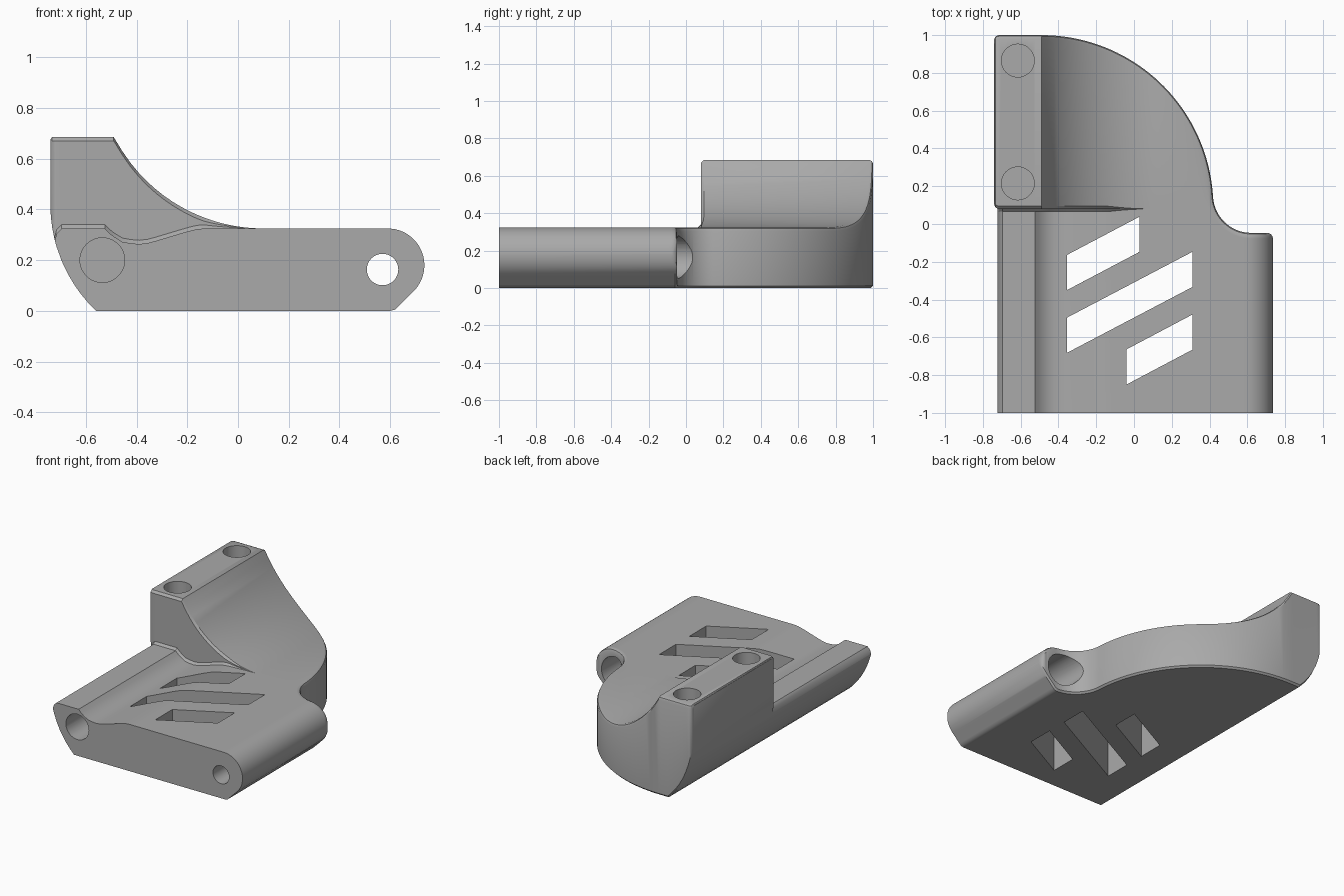
import bpy, bmesh
from math import sin, cos, radians, sqrt
from mathutils import Vector, Matrix

if "Cube" in bpy.data.objects:
    bpy.data.objects.remove(bpy.data.objects["Cube"], do_unlink=True)

grey = bpy.data.materials.new("plain grey")
grey.use_nodes = True
grey.diffuse_color = (0.4, 0.4, 0.4, 1)
for node in grey.node_tree.nodes:
    if node.type == "BSDF_PRINCIPLED":
        node.inputs["Base Color"].default_value = (0.4, 0.4, 0.4, 1)

DECK = 0.325          # height of the flat deck
STEP = 0.08           # where the raised block begins
LEFT = -0.7225        # left edge of the low front part
GROOVE = [(-0.722, 0.28), (-0.715, 0.305), (-0.695, DECK), (-0.525, DECK),
          (-0.5, 0.3), (-0.46, 0.273), (-0.4, 0.262), (-0.35, 0.268),
          (-0.2, 0.313), (-0.15, DECK)]


def arc_height(x, cx, r):
    return sqrt(max(0, r * r - (x - cx) ** 2))


def bottom(x):
    """Underside: curved left flank, flat base, chamfer and rounded nose."""
    if x < -0.56:
        return max(0, 0.42 - arc_height(x, -0.16, 0.58))
    if x > 0.6925:
        return 0.18 - arc_height(x, 0.59, 0.145)
    return max(0, x - 0.615)


def low_top(x):
    """Top of the front part, with its groove and rounded nose."""
    if x < LEFT:
        return bottom(x)
    if x > 0.59:
        return 0.18 + arc_height(x, 0.59, 0.145)
    for (x0, z0), (x1, z1) in zip(GROOVE, GROOVE[1:]):
        if x <= x1:
            t = max(0, (x - x0) / (x1 - x0))
            return max(bottom(x), z0 + (z1 - z0) * t)
    return DECK


def high_top(x):
    """Top of the rear part: flat block sweeping down to the deck."""
    if x > 0.1:
        return low_top(x)
    if x < -0.735:
        return 0.677
    return min(0.685, 0.985 - arc_height(x, 0.1, 0.66))


# Rear outline as (point, outward normal), from left to right
outline = []
for x in (-0.74, -0.738, -0.733, -0.7235, -0.722, -0.715, -0.695, -0.67,
          -0.645, -0.62, -0.59, -0.56, -0.525, -0.505):
    u = max(0, (-0.715 - x) / 0.025)
    outline.append((Vector((x, 1 - 0.025 * (1 - sqrt(max(0, 1 - u * u))))), Vector((0, 1))))
for i in range(41):
    a = radians(90 - (90 - 3.35) * i / 40)
    n = Vector((cos(a), sin(a)))
    outline.append((Vector((-0.49, 0.09)) + n * 0.91, n))
for i in range(1, 17):
    a = radians(183.35 + (270 - 183.35) * i / 16)
    n = Vector((-cos(a), -sin(a)))
    outline.append((Vector((0.62, 0.155)) - n * 0.2019, n))
for i in range(1, 15):
    x = 0.59 + 0.145 * sin(radians(12 + 76 * i / 14))
    u = max(0, (x - 0.705) / 0.03)
    y = -0.047 - 0.03 * (1 - sqrt(max(0, 1 - u * u)))
    outline.append((Vector((x, y)), Vector((0, 1))))


def section(p, n):
    """Closed lengthwise slice of the body at one outline point."""
    h = high_top(p.x) - bottom(p.x)
    r, b = min(0.02, h * 0.4), min(0.012, h * 0.3)
    rim = p - n * r
    mid = p - n * r * 0.3
    low = p - n * b
    x = rim.x
    zb, zl, zh = bottom(x), low_top(x), high_top(x)
    e = min(0.015, (zh - zl) / 3)
    ys = min(STEP + (1 - p.y if x < -0.5 else 0), rim.y - 0.01)
    y0 = -1 if x > LEFT else ys
    return [(x, y0, zb), (low.x, low.y, bottom(low.x)),
            (p.x, p.y, bottom(p.x) + b), (p.x, p.y, high_top(p.x) - r),
            (mid.x, mid.y, high_top(mid.x) - r * 0.3), (x, rim.y, zh),
            (x, ys + e, zh), (x, ys, zh - e), (x, ys, zl + e),
            (x, max(y0, ys - e), zl), (x, y0, zl)]


def finish(bm, name):
    bmesh.ops.recalc_face_normals(bm, faces=bm.faces)
    mesh = bpy.data.meshes.new(name)
    bm.to_mesh(mesh)
    bm.free()
    mesh.materials.append(grey)
    obj = bpy.data.objects.new(name, mesh)
    bpy.context.collection.objects.link(obj)
    return obj


# Body lofted through the slices
bm = bmesh.new()
rings = [[bm.verts.new(c) for c in section(p, n)] for p, n in outline]
for a, b in zip(rings, rings[1:]):
    for i in range(len(a)):
        j = (i + 1) % len(a)
        bm.faces.new((a[i], a[j], b[j], b[i]))
bm.faces.new(rings[0])
bm.faces.new(rings[-1])
bmesh.ops.remove_doubles(bm, verts=bm.verts, dist=0.00002)
body = finish(bm, "bracket_body")


def cylinder(name, start, end, radius):
    start, end = Vector(start), Vector(end)
    axis = end - start
    turn = axis.to_track_quat("Z", "Y").to_matrix().to_4x4()
    bm = bmesh.new()
    bmesh.ops.create_cone(bm, cap_ends=True, segments=48, radius1=radius, radius2=radius,
                          depth=axis.length,
                          matrix=Matrix.Translation((start + end) / 2) @ turn)
    return finish(bm, name)


def slot(name, x0, x1, y0, y1, width):
    """Slanted slot cutter through the deck."""
    bm = bmesh.new()
    corners = [(x0, y0), (x1, y1), (x1, y1 + width), (x0, y0 + width)]
    face = bm.faces.new([bm.verts.new((x, y, -0.1)) for x, y in corners])
    out = bmesh.ops.extrude_face_region(bm, geom=[face])
    moved = [v for v in out["geom"] if isinstance(v, bmesh.types.BMVert)]
    bmesh.ops.translate(bm, verts=moved, vec=(0, 0, 0.8))
    return finish(bm, name)


# Slots, screw holes and pin holes
cutters = [
    slot("slot_rear", -0.355, 0.03, -0.35, -0.147, 0.186),
    slot("slot_middle", -0.355, 0.31, -0.682, -0.333, 0.186),
    slot("slot_front", -0.04, 0.31, -0.85, -0.665, 0.186),
    cylinder("front_socket", (-0.535, -1.1, 0.2), (-0.535, -0.6, 0.2), 0.088),
    cylinder("pin_hole", (0.57, -1.1, 0.163), (0.57, 0.1, 0.163), 0.062),
    cylinder("pin_counterbore", (0.57, -0.25, 0.165), (0.57, 0.15, 0.165), 0.113),
    cylinder("block_socket_front", (-0.615, 0.215, 0.42), (-0.615, 0.215, 0.8), 0.087),
    cylinder("block_socket_back", (-0.615, 0.865, 0.42), (-0.615, 0.865, 0.8), 0.087),
]
bpy.ops.object.select_all(action="DESELECT")
bpy.context.view_layer.objects.active = body
body.select_set(True)
for cutter in cutters:
    cutter.hide_render = True
    mod = body.modifiers.new(cutter.name, "BOOLEAN")
    mod.operation = "DIFFERENCE"
    mod.solver = "EXACT"
    mod.object = cutter
    bpy.ops.object.modifier_apply(modifier=mod.name)
    bpy.data.objects.remove(cutter, do_unlink=True)

bpy.ops.object.shade_smooth_by_angle(angle=radians(32))
